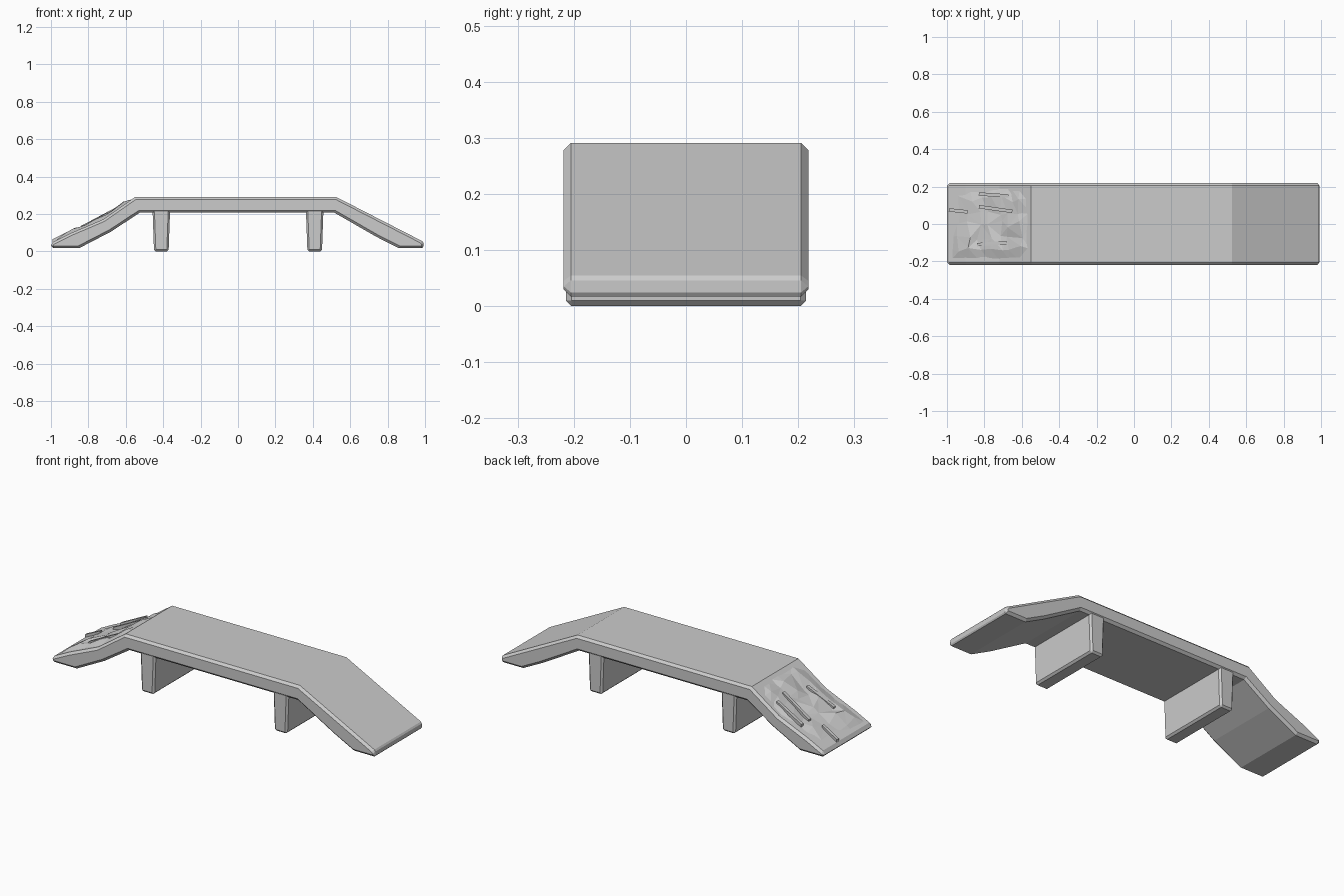
import bpy, bmesh, math, random
from mathutils import Vector

if "Cube" in bpy.data.objects:
    bpy.data.objects.remove(bpy.data.objects["Cube"])

random.seed(7)
HALF = 0.218


def finish(bm, name):
    bmesh.ops.recalc_face_normals(bm, faces=bm.faces)
    mesh = bpy.data.meshes.new(name)
    bm.to_mesh(mesh)
    bm.free()
    ob = bpy.data.objects.new(name, mesh)
    bpy.context.collection.objects.link(ob)
    return ob


def bevel(ob, width, angle=60):
    m = ob.modifiers.new("chamfer", "BEVEL")
    m.width = width
    m.segments = 1
    m.limit_method = 'ANGLE'
    m.angle_limit = math.radians(angle)


# Deck with a ramp at each end: side profile extruded across y
top_left = [(-1.0, 0.045), (-0.9, 0.095), (-0.72, 0.172), (-0.55, 0.291)]
profile = top_left + [
    (0.525, 0.291), (0.985, 0.055), (0.998, 0.035), (0.985, 0.017),
    (0.86, 0.017), (0.74, 0.078), (0.515, 0.207), (-0.525, 0.207),
    (-0.68, 0.105), (-0.85, 0.017), (-1.0, 0.017)]
bm = bmesh.new()
face = bm.faces.new([bm.verts.new((x, -HALF, z)) for x, z in profile])
ext = bmesh.ops.extrude_face_region(bm, geom=[face])
bmesh.ops.translate(bm, vec=(0, 2 * HALF, 0),
                    verts=[v for v in ext["geom"] if isinstance(v, bmesh.types.BMVert)])
bevel(finish(bm, "deck_and_ramps"), 0.013)


def ramp_z(x):
    for (x0, z0), (x1, z1) in zip(top_left, top_left[1:]):
        if x <= x1:
            return z0 + (z1 - z0) * (x - x0) / (x1 - x0)
    return top_left[-1][1]


# Worn, uneven skin over the left ramp; its rim sinks into the ramp
NX, NY = 8, 6
bm = bmesh.new()
rows = []
for i in range(NX + 1):
    row = []
    for j in range(NY + 1):
        x, y = -0.985 + 0.43 * i / NX, -0.2 + 0.4 * j / NY
        rim = i in (0, NX) or j in (0, NY)
        if rim:
            lift = -0.006
        else:
            x += random.uniform(-0.018, 0.018)
            y += random.uniform(-0.02, 0.02)
            lift = random.uniform(-0.002, 0.02)
        row.append(bm.verts.new((x, y, ramp_z(x) + lift)))
    rows.append(row)
for i in range(NX):
    for j in range(NY):
        bm.faces.new((rows[i][j], rows[i + 1][j], rows[i + 1][j + 1], rows[i][j + 1]))
bmesh.ops.triangulate(bm, faces=bm.faces)
finish(bm, "worn_ramp_surface")

# Thin raised slivers lying on the worn ramp: x, y, length, turn
for n, (x, y, length, turn) in enumerate([
        (-0.76, -0.105, 0.16, 4), (-0.74, 0.08, 0.18, -8),
        (-0.75, 0.155, 0.16, -4), (-0.94, 0.07, 0.10, -6)]):
    bm = bmesh.new()
    c, s = math.cos(math.radians(turn)), math.sin(math.radians(turn))
    pts = []
    for u in (-0.5, 0.5):
        for w in (-0.009, 0.009):
            px, py = x + u * length * c - w * s, y + u * length * s + w * c
            for dz in (-0.01, 0.016):
                pts.append(Vector((px, py, ramp_z(px) + dz)))
    for p in pts:
        bm.verts.new(p)
    bmesh.ops.convex_hull(bm, input=bm.verts)
    finish(bm, f"ramp_sliver_{n + 1}")

# Two slightly tapered wall-like legs
for side, name in ((-1, "left_leg"), (1, "right_leg")):
    bm = bmesh.new()
    bmesh.ops.create_cube(bm, size=1)
    for v in bm.verts:
        upper = v.co.z > 0
        v.co.x = side * 0.41 + v.co.x * (0.094 if upper else 0.078)
        v.co.y *= 0.428
        v.co.z = 0.225 if upper else 0
    bevel(finish(bm, name), 0.01)
